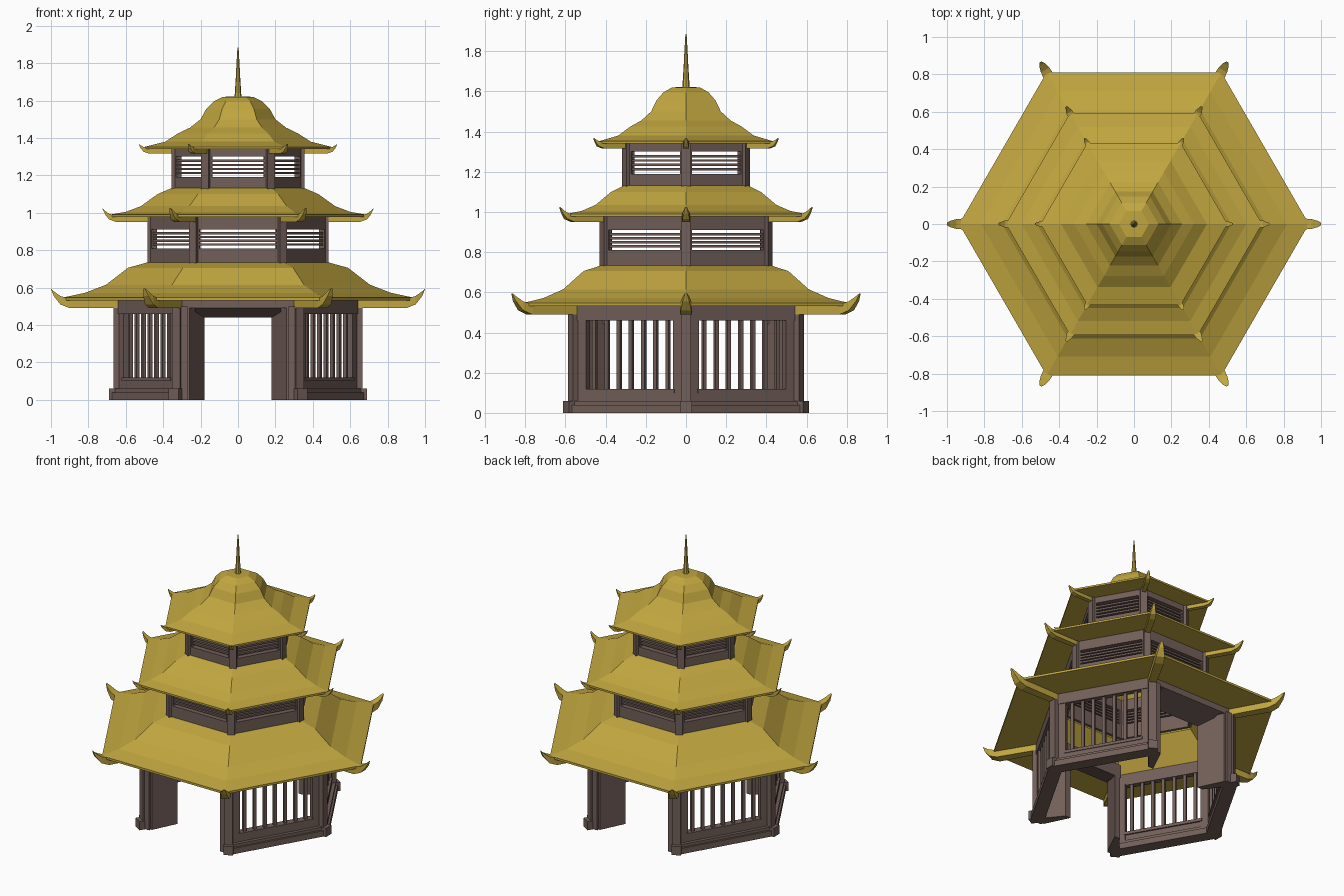
import bpy, bmesh
from math import sin, cos, pi, sqrt
from mathutils import Vector

cube = bpy.data.objects.get("Cube")
if cube:
    bpy.data.objects.remove(cube)

APO = sqrt(3) / 2            # apothem of a unit hexagon
ALL = range(6)
DOORS = (1, 4)               # back and front
LATTICE = (0, 2, 3, 5)


def material(name, rgb):
    m = bpy.data.materials.new(name)
    m.use_nodes = True
    m.diffuse_color = (*rgb, 1)
    m.node_tree.nodes["Principled BSDF"].inputs["Base Color"].default_value = (*rgb, 1)
    return m


gold = material("gold_tile", (0.53, 0.38, 0.05))
wood = material("brown_wood", (0.17, 0.115, 0.1))


def finish(name, bm, mat):
    bmesh.ops.recalc_face_normals(bm, faces=bm.faces)
    me = bpy.data.meshes.new(name)
    bm.to_mesh(me)
    bm.free()
    me.materials.append(mat)
    ob = bpy.data.objects.new(name, me)
    bpy.context.collection.objects.link(ob)


def loft(bm, loops):
    """Skin a list of equal-length closed loops and cap both ends."""
    rows = [[bm.verts.new(p) for p in loop] for loop in loops]
    n = len(rows[0])
    for a, b in zip(rows, rows[1:]):
        for i in range(n):
            j = (i + 1) % n
            bm.faces.new((a[i], a[j], b[j], b[i]))
    bm.faces.new(rows[0])
    bm.faces.new(rows[-1])


def polar(r, k, z):
    return Vector((r * cos(k * pi / 3), r * sin(k * pi / 3), z))


def hex_band(name, profile, sides, mat):
    """Sweep a closed (corner radius, z) profile along chosen hexagon sides."""
    bm = bmesh.new()
    for s in sides:
        loft(bm, [[polar(r, k, z) for r, z in profile] for k in (s, s + 1)])
    bmesh.ops.remove_doubles(bm, verts=bm.verts, dist=0.0001)
    # drop the hidden caps where neighbouring sides meet
    seen = {}
    for f in bm.faces:
        seen.setdefault(frozenset(f.verts), []).append(f)
    if len(sides) == 6:
        caps = [f for f in bm.faces if abs(f.normal.z) < 0.001 and len(f.verts) == len(profile)
                and all(min(abs((v.co.xy - polar(r, k, 0).xy).length) for r, _ in profile) < 0.001
                        for k in [round(f.calc_center_median().xy.angle_signed(Vector((1, 0))) / (pi / 3))]
                        for v in f.verts)]
        bmesh.ops.delete(bm, geom=caps, context="FACES_ONLY")
    finish(name, bm, mat)


def band(name, r0, r1, z0, z1, sides=ALL):
    hex_band(name, [(r0, z0), (r1, z0), (r1, z1), (r0, z1)], sides, wood)


def block(bm, angle, d, u, z):
    """Box given by ranges along an outward direction, sideways, and up."""
    n = Vector((cos(angle), sin(angle), 0))
    t = Vector((-sin(angle), cos(angle), 0))
    loft(bm, [[n * a + t * b + Vector((0, 0, h)) for a, b in
               ((d[0], u[0]), (d[1], u[0]), (d[1], u[1]), (d[0], u[1]))] for h in z])


def side_blocks(name, sides, parts):
    bm = bmesh.new()
    for s in sides:
        for d, u, z in parts:
            block(bm, (s + 0.5) * pi / 3, d, u, z)
    finish(name, bm, wood)


def corner_blocks(name, d, half, z):
    bm = bmesh.new()
    for k in ALL:
        block(bm, k * pi / 3, d, (-half, half), z)
    finish(name, bm, wood)


def corner_horns(name, stations):
    """Upturned eave beams; each station is radius, low z, high z, half width."""
    bm = bmesh.new()
    for k in ALL:
        t = polar(1, k + 1.5, 0)
        loft(bm, [[polar(r, k, lo) - t * w, polar(r, k, lo) + t * w,
                   polar(r, k, hi) + t * w, polar(r, k, hi) - t * w]
                  for r, lo, hi, w in stations])
    finish(name, bm, gold)


# Ground storey: plinth, beams, corner posts
band("plinth", 0.59, 0.69, 0, 0.04, LATTICE)
band("plinth_step", 0.6, 0.675, 0.04, 0.06, LATTICE)
band("lower_wall", 0.61, 0.65, 0.06, 0.1, LATTICE)
band("lattice_top_beam", 0.61, 0.655, 0.46, 0.54, LATTICE)
band("door_top_beam", 0.61, 0.655, 0.49, 0.54, DOORS)
corner_blocks("corner_posts", (0.61, 0.665), 0.025, (0, 0.53))
corner_blocks("corner_post_feet", (0.6, 0.69), 0.03, (0, 0.06))

# Ground storey lattice windows
A = 0.65 * APO
parts = [((A - 0.04, A), (-0.32, -0.25), (0.06, 0.47)),
         ((A - 0.04, A), (0.25, 0.32), (0.06, 0.47)),
         ((A - 0.045, A + 0.005), (-0.26, 0.26), (0.1, 0.12))]
side_blocks("window_frames", LATTICE, parts)
bars = [((A - 0.03, A - 0.01), (u - 0.01, u + 0.01), (0.11, 0.47))
        for u in [0.07 * (i - 3) for i in range(7)]]
side_blocks("window_bars", LATTICE, bars)

# Splayed door jambs and sloping lintels, front and back
jamb = [(0.26, 0.565), (0.33, 0.565), (0.3, 0.5), (0.22, 0.4), (0.18, 0.4)]
soffit = [(0.565, 0.49), (0.4, 0.44), (0.4, 0.53), (0.565, 0.53)]
bm_j, bm_l, bm_t = bmesh.new(), bmesh.new(), bmesh.new()
for sy in (-1, 1):
    for sx in (-1, 1):
        loft(bm_j, [[(sx * x, sy * y, z) for x, y in jamb] for z in (0, 0.52)])
        block(bm_t, sy * pi / 2, (0.55, 0.58), sorted((sx * 0.27, sx * 0.31)), (0, 0.5))
    loft(bm_l, [[(x, sy * y, z) for y, z in soffit] for x in (-0.23, 0.23)])
finish("door_jambs", bm_j, wood)
finish("door_lintels", bm_l, wood)
finish("door_trim", bm_t, wood)


# Upper storeys: wall bands with horizontal slats
def storey(name, r, z0, w0, w1, z1, half):
    band(name + "_lower_wall", r - 0.04, r, z0 - 0.02, w0)
    band(name + "_upper_wall", r - 0.04, r, w1, z1)
    corner_blocks(name + "_posts", (r - 0.04, r + 0.005), 0.022, (z0 - 0.01, z1))
    a = r * APO
    side_blocks(name + "_stiles", ALL,
                [((a - 0.035, a), sorted((s * half, s * (r / 2 - 0.005))), (w0, w1))
                 for s in (-1, 1)])
    step = (w1 - w0) / 5
    side_blocks(name + "_slats", ALL,
                [((a - 0.028, a - 0.008), (-half, half), (z - 0.006, z + 0.006))
                 for z in [w0 + step * (i + 1) for i in range(4)]])


storey("middle", 0.48, 0.73, 0.81, 0.91, 0.985, 0.205)
storey("upper", 0.35, 1.13, 1.19, 1.3, 1.35, 0.14)

# Flared roofs
hex_band("lower_roof", [(0.46, 0.735), (0.49, 0.733), (0.588, 0.706), (0.706, 0.615),
                        (0.818, 0.572), (0.935, 0.547), (0.935, 0.532), (0.62, 0.532),
                        (0.46, 0.7)], ALL, gold)
hex_band("middle_roof", [(0.33, 1.135), (0.36, 1.13), (0.43, 1.1), (0.52, 1.035),
                         (0.6, 1.005), (0.685, 0.99), (0.685, 0.977), (0.45, 0.977),
                         (0.33, 1.1)], ALL, gold)
hex_band("top_roof", [(0.01, 1.622), (0.08, 1.62), (0.13, 1.595), (0.17, 1.555),
                      (0.2, 1.5), (0.257, 1.455), (0.32, 1.425), (0.39, 1.38),
                      (0.5, 1.352), (0.5, 1.34), (0.32, 1.34), (0.01, 1.5)], ALL, gold)

corner_horns("lower_horns", [(0.62, 0.49, 0.535, 0.025), (0.9, 0.49, 0.54, 0.03),
                             (0.95, 0.51, 0.555, 0.026), (0.985, 0.555, 0.58, 0.016),
                             (1.0, 0.592, 0.595, 0.006)])
corner_horns("middle_horns", [(0.46, 0.95, 0.98, 0.018), (0.65, 0.95, 0.985, 0.02),
                              (0.69, 0.965, 0.995, 0.018), (0.71, 0.99, 1.01, 0.011),
                              (0.725, 1.022, 1.025, 0.005)])
corner_horns("top_horns", [(0.33, 1.316, 1.344, 0.013), (0.475, 1.316, 1.348, 0.015),
                           (0.505, 1.326, 1.352, 0.013), (0.52, 1.345, 1.36, 0.008),
                           (0.53, 1.365, 1.368, 0.004)])

# Finial spire
bm = bmesh.new()
loft(bm, [[(r * cos(i * pi / 4), r * sin(i * pi / 4), z) for i in range(8)]
          for r, z in ((0.02, 1.6), (0.017, 1.64), (0.012, 1.72), (0.008, 1.8), (0.003, 1.885))])
finish("spire", bm, gold)
